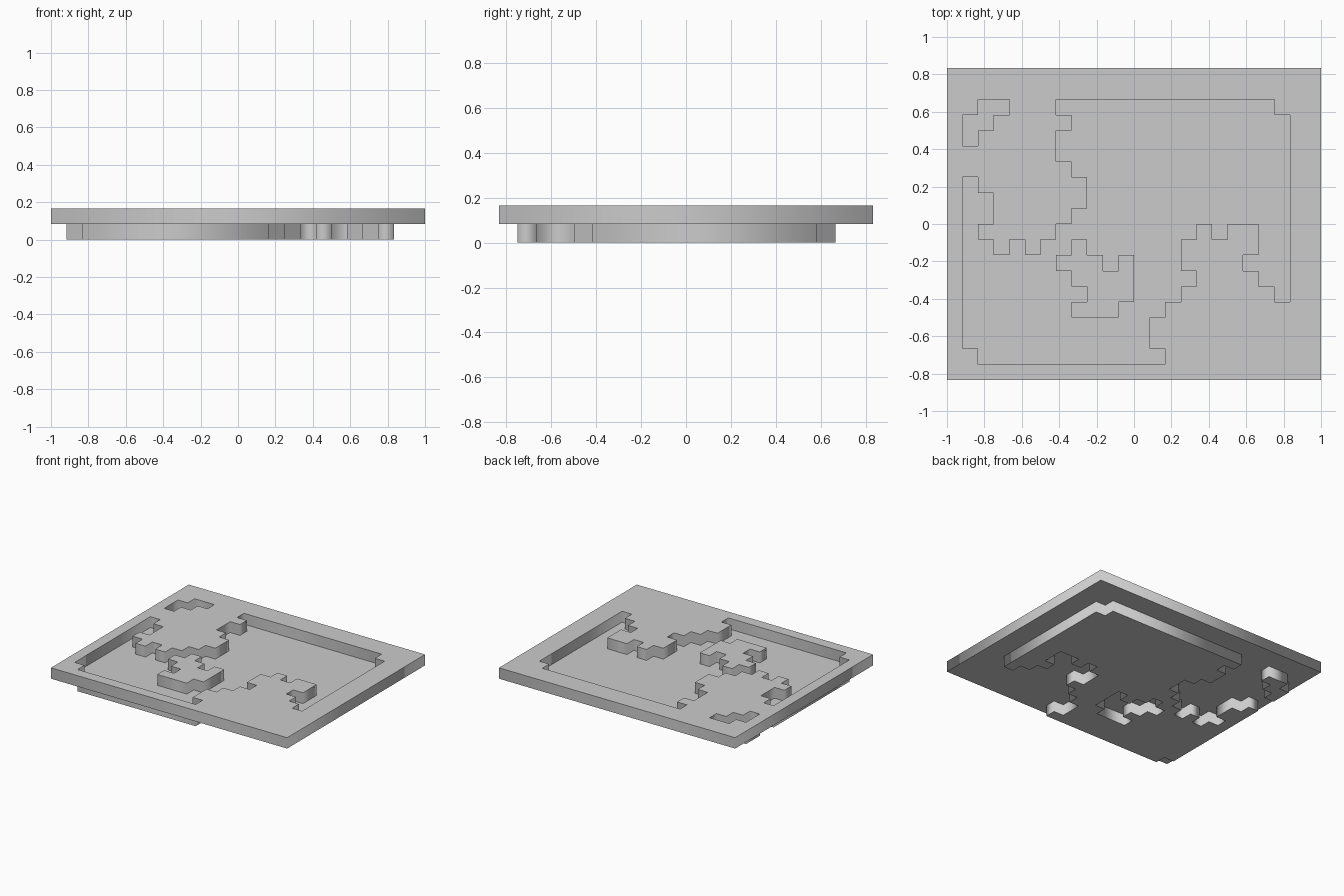
import bpy

if "Cube" in bpy.data.objects:
    bpy.data.objects.remove(bpy.data.objects["Cube"])

CELL = 1 / 12          # one block of the 24 x 20 grid
STEP = {"R": (1, 0), "L": (-1, 0), "U": (0, 1), "D": (0, -1)}


def outline(start, moves):
    """Walk block by block from a start corner and return the corner points."""
    x, y = start
    pts = []
    for m in moves.split():
        pts.append((x, y))
        dx, dy = STEP[m[0]]
        n = int(m[1:] or 1)
        x, y = x + dx * n, y + dy * n
    return [((px - 12) * CELL, (py - 10) * CELL) for px, py in pts]


def slab(name, outlines, layer):
    """Extrude nested outlines (inner ones become holes) one block thick."""
    cu = bpy.data.curves.new(name, "CURVE")
    cu.dimensions = "2D"
    cu.fill_mode = "BOTH"
    cu.extrude = CELL / 2
    for pts in outlines:
        sp = cu.splines.new("POLY")
        sp.points.add(len(pts) - 1)
        for p, (x, y) in zip(sp.points, pts):
            p.co = (x, y, 0, 1)
        sp.use_cyclic_u = True
    ob = bpy.data.objects.new(name, cu)
    ob.location.z = (layer + 0.5) * CELL
    bpy.context.collection.objects.link(ob)
    bpy.ops.object.select_all(action="DESELECT")
    bpy.context.view_layer.objects.active = ob
    ob.select_set(True)
    bpy.ops.object.convert(target="MESH")


# Outer edge of the ground plate
border = outline((0, 20), "R24 D20 L24 U20")

# Stepped shore of the large basin
basin = outline((7, 18),
    "R14 D R D12 L U L U L U R U2 L2 D L U L D L D2 R D L D L D L D2 R D "
    "L12 U L U11 R D R D2 L D R D R U R D R U R U R U R U2 L U L U2 R U L U")

# Island inside the basin
island = outline((8, 9), "R D R D R U R D3 L D L3 U R U L U L U R U")

# Small basin in the back left corner
pond = outline((2, 18), "R2 D L D L D L U2 R U")

# Lower layer: sunken floors below the openings
slab("large_basin_floor", [basin, island], 0)
slab("small_basin_floor", [pond], 0)

# Upper layer: ground plate with both openings, plus the island
slab("ground_plate", [border, basin, pond], 1)
slab("island", [island], 1)
